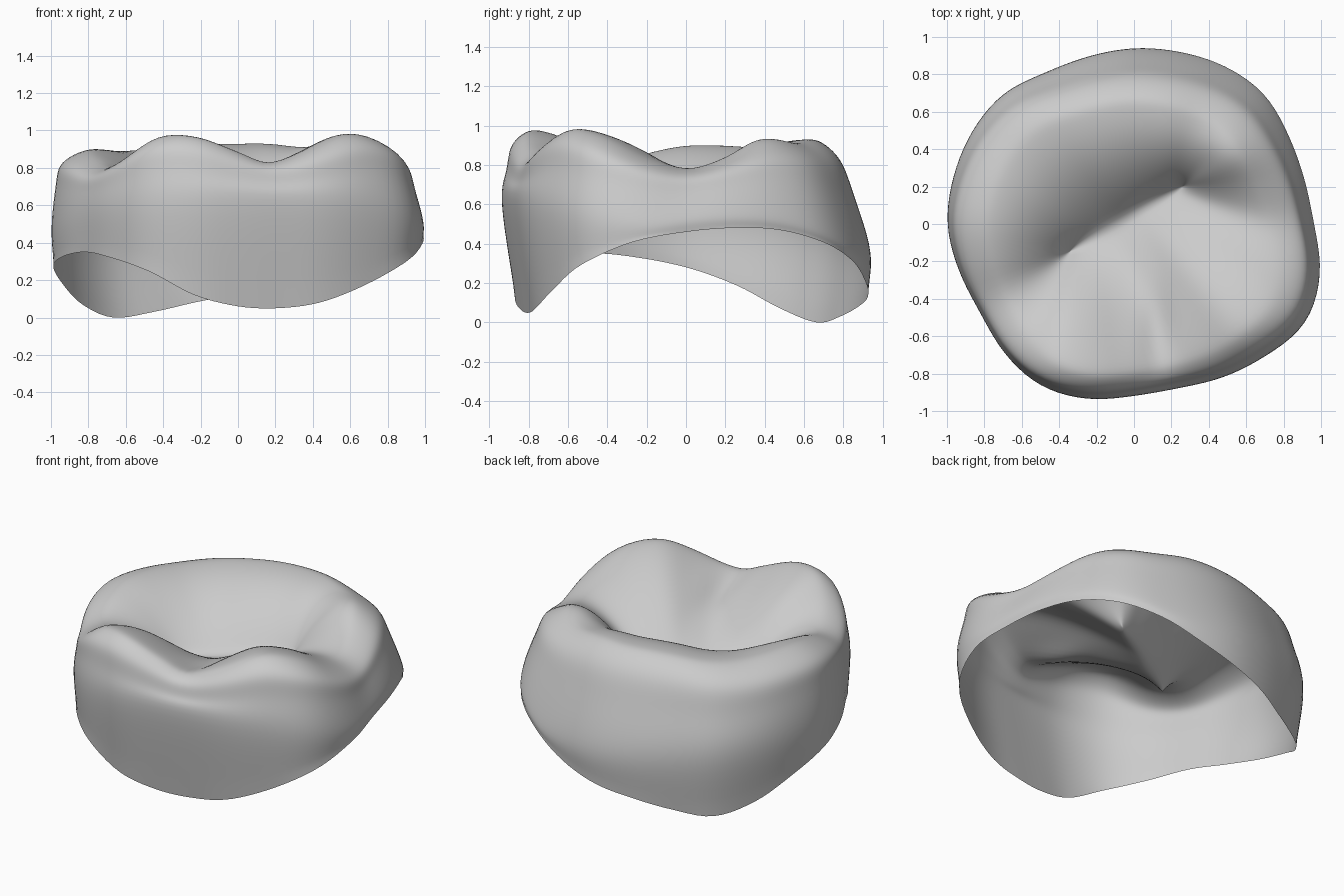
import bpy
import bmesh
import math

old = bpy.data.objects.get("Cube")
if old:
    bpy.data.objects.remove(old, do_unlink=True)

SEGMENTS, WALL_STEPS, BOWL_STEPS = 120, 7, 26

# Values in hundredths, every 15 degrees counter-clockwise from +x
OUTLINE = [96, 94, 95, 98, 97, 95, 94, 93, 94, 99, 100, 100,
           100, 97, 95, 98, 100, 97, 92, 91, 95, 100, 106, 103]
LOWER_EDGE = [46, 48, 47, 41, 32, 21, 13, 8, 3, 0, 7, 19,
              28, 33, 35, 32, 25, 12, 6, 5, 8, 17, 30, 41]
RIM = [78, 83, 90, 91, 91, 93, 93, 93, 92, 90, 89, 90,
       90, 86, 80, 85, 97, 97, 89, 84, 91, 99, 95, 84]

# Chewing surface reliefs: x, y, width, depth, height
RELIEFS = [
    (0.13, -0.6, 0.05, 0.25, -0.04),    # front groove
    (0.5, 0.4, 0.14, 0.12, 0.03),       # back left ridge
    (-0.3, -0.45, 0.22, 0.2, 0.02),     # front right ridge
]
# Central groove: middle, half length, direction, height, fall to the right
GROOVE_X, GROOVE_Y, GROOVE_HALF = -0.04, 0.03, 0.33
GROOVE_TURN, GROOVE_Z, GROOVE_FALL = math.radians(30), 0.57, 0.03


def catmull(a, b, c, d, t):
    return b + 0.5 * t * (c - a + t * (2 * a - 5 * b + 4 * c - d
                                       + t * (3 * (b - c) + d - a)))


def around(table, angle):
    """Smooth periodic lookup."""
    n = len(table)
    pos = angle / math.tau * n
    i = int(pos)
    return catmull(*(table[(i + k) % n] for k in (-1, 0, 1, 2)), pos - i) / 100


def relief(x, y):
    return sum(h * math.exp(-((x - cx) / w) ** 2 - ((y - cy) / d) ** 2)
               for cx, cy, w, d, h in RELIEFS)


def meridian(angle):
    """Points from the lower edge, over the rim and down to the groove."""
    radius, low, top = (around(t, angle) for t in (OUTLINE, LOWER_EDGE, RIM))
    co, si = math.cos(angle), math.sin(angle)
    bulge = max(0.48 - 0.12 * si, low + 0.07)
    rise = top - bulge
    crest = 0.775 - 0.075 * si - 0.02 * co
    profile = [(1 - 0.32 * (bulge - low) ** 2, low),
               (1, bulge),
               (0.94 - 0.03 * si + 0.025 * co * co - 0.015 * co,
                bulge + 0.5 * rise),
               (0.885 - 0.055 * si + 0.04 * co * co - 0.02 * co,
                bulge + 0.83 * rise),
               (crest, top)]
    first = [2 * p - q for p, q in zip(profile[0], profile[1])]
    ctrl = [first] + profile + [(crest - 0.12, top - 0.02)]
    pts = []
    for i in range(len(profile) - 1):
        for s in range(WALL_STEPS):
            f, z = (catmull(*v, s / WALL_STEPS) for v in zip(*ctrl[i:i + 4]))
            x, y = radius * f * co, radius * f * si
            fade = min(1, max(0, (z - bulge) / rise)) ** 2
            pts.append((x, y, z + relief(x, y) * fade))
    # Each meridian ends on the groove line
    along = math.cos(angle - GROOVE_TURN)
    end_x = GROOVE_X + GROOVE_HALF * along * math.cos(GROOVE_TURN)
    end_y = GROOVE_Y + GROOVE_HALF * along * math.sin(GROOVE_TURN)
    end_z = GROOVE_Z + GROOVE_FALL * along
    power = 1.85 + 0.5 * si
    for s in range(BOWL_STEPS + 1):
        u = 1 - s / BOWL_STEPS
        x = end_x + (radius * crest * co - end_x) * u
        y = end_y + (radius * crest * si - end_y) * u
        g = 1 - (1 - u) ** power
        pts.append((x, y, end_z + (top - end_z) * g + relief(x, y)))
    return pts


# Crown shell, open underneath
bm = bmesh.new()
columns = [[bm.verts.new(p) for p in meridian(math.tau * k / SEGMENTS)]
           for k in range(SEGMENTS)]
for k, a in enumerate(columns):
    b = columns[(k + 1) % SEGMENTS]
    for j in range(len(a) - 1):
        bm.faces.new((a[j], b[j], b[j + 1], a[j + 1]))
# Close the groove where opposite meridians meet
bmesh.ops.remove_doubles(bm, verts=[c[-1] for c in columns], dist=0.0005)
inner = [v for v in bm.verts if not v.is_boundary]
for _ in range(6):
    bmesh.ops.smooth_vert(bm, verts=inner, factor=0.5, use_axis_x=True,
                          use_axis_y=True, use_axis_z=True)
for face in bm.faces:
    face.smooth = True

mesh = bpy.data.meshes.new("crown_shell")
bm.to_mesh(mesh)
bm.free()
crown = bpy.data.objects.new("crown_shell", mesh)
bpy.context.collection.objects.link(crown)

# Plain grey material
grey = bpy.data.materials.new("light_grey")
grey.use_nodes = True
colour = (0.6, 0.6, 0.6, 1)
grey.diffuse_color = colour
grey.node_tree.nodes["Principled BSDF"].inputs["Base Color"].default_value = colour
mesh.materials.append(grey)
